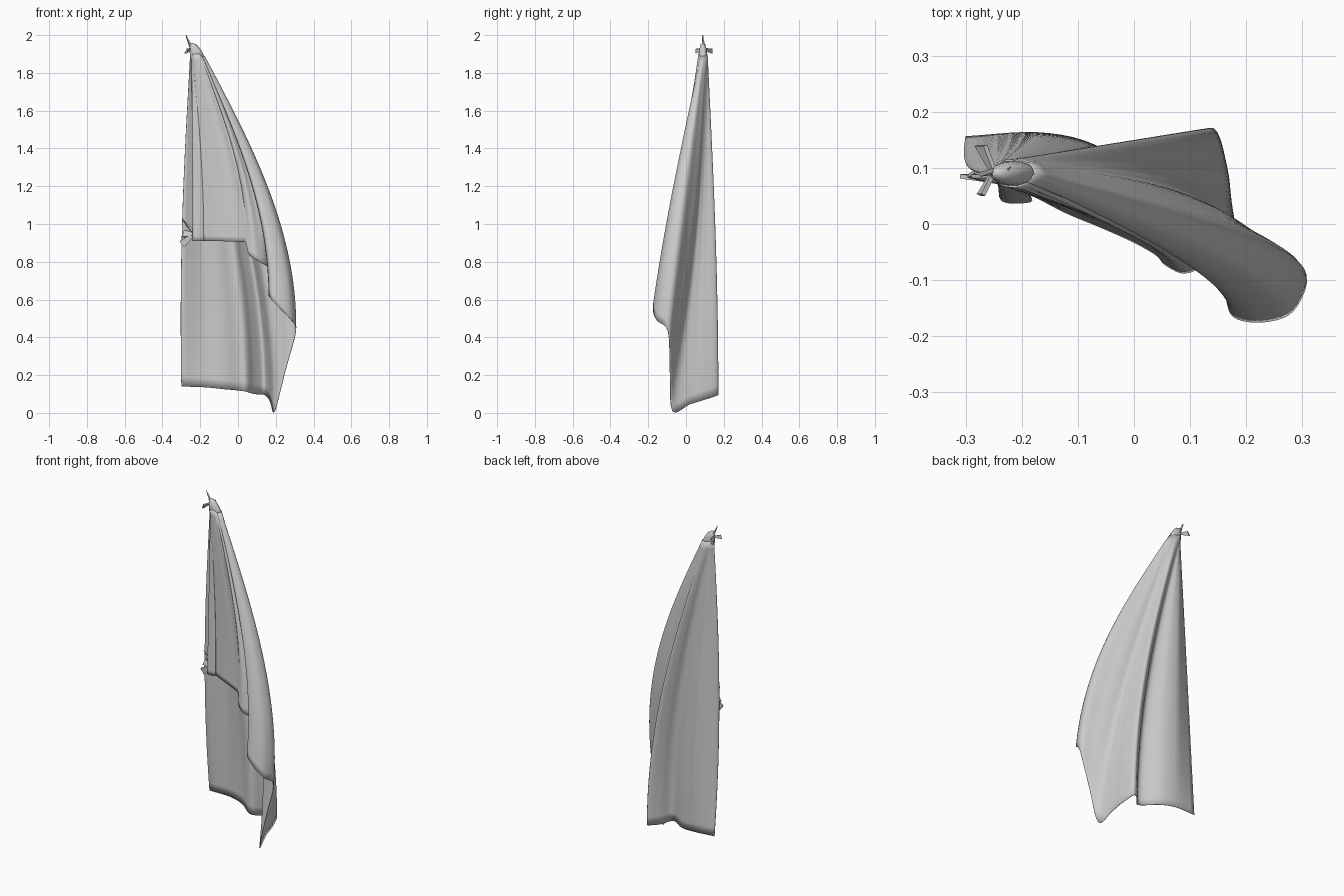
import bpy, bmesh, math
from mathutils import Vector

if "Cube" in bpy.data.objects:
    bpy.data.objects.remove(bpy.data.objects["Cube"])

def smooth_path(points, steps):
    """Catmull-Rom resampling of a polyline."""
    p = [Vector(q) for q in points]
    p = [2 * p[0] - p[1]] + p + [2 * p[-1] - p[-2]]
    out = []
    for i in range(1, len(p) - 2):
        a, b, c, d = p[i - 1:i + 3]
        for s in range(steps):
            t = s / steps
            out.append(0.5 * (2 * b + (c - a) * t + (2 * a - 5 * b + 4 * c - d) * t * t
                              + (3 * b - a - 3 * c + d) * t ** 3))
    return out + [p[-2]]

def finish(name, bm, angle=40, thick=0):
    bmesh.ops.recalc_face_normals(bm, faces=bm.faces)
    me = bpy.data.meshes.new(name)
    bm.to_mesh(me)
    bm.free()
    ob = bpy.data.objects.new(name, me)
    bpy.context.collection.objects.link(ob)
    bpy.context.view_layer.objects.active = ob
    ob.select_set(True)
    bpy.ops.object.shade_smooth_by_angle(angle=math.radians(angle))
    ob.select_set(False)
    if thick:
        m = ob.modifiers.new("thickness", 'SOLIDIFY')
        m.thickness, m.offset = thick, 0
    return ob

def drape(name, hem, gather, bulge, rows=36, steps=5):
    """Cloth hanging from a gathered top down to a hem line."""
    low, top = smooth_path(hem, steps), smooth_path(gather, 8)
    n = len(low)
    bm = bmesh.new()
    grid = []
    for j in range(n):
        u = j / (n - 1)
        k = u * (len(top) - 1)
        i = min(int(k), len(top) - 2)
        a, b = top[i].lerp(top[i + 1], k - i), low[j]
        col = []
        for r in range(rows + 1):
            t = r / rows
            arc = math.sin(t * math.pi / 2)
            fy = arc if b.y > 0.1 else 0.75 * t + 0.25 * arc
            p = Vector((a.x + (b.x - a.x) * arc, a.y + (b.y - a.y) * fy, a.z + (b.z - a.z) * t))
            col.append(bm.verts.new(p + bulge(u, t)))
        grid.append(col)
    for g, h in zip(grid, grid[1:]):
        for r in range(rows):
            bm.faces.new((g[r], h[r], h[r + 1], g[r + 1]))
    return finish(name, bm, 50, 0.003)

# long back sheet: deep valley behind, rolled forward along its right side
sheet_hem = [(-.3, .155, .14), (-.17, .162, .135), (-.07, .14, .125), (.03, .075, .115),
             (.085, .13, .10), (.14, .17, .095), (.165, .10, .07), (.175, .02, .045),
             (.195, -.072, .01), (.25, -.085, .22), (.306, -.095, .43), (.283, -.155, .49),
             (.23, -.174, .545), (.178, -.165, .60), (.163, -.125, .62)]
sheet_top = [(-.252, .09, 1.9), (-.235, .112, 1.9), (-.19, .108, 1.89),
             (-.178, .09, 1.89), (-.19, .075, 1.89)]

def sheet_bulge(u, t):
    # rounded outer roll, and a left edge that stays forward until mid height
    w = math.exp(-((u - 0.59) / 0.09) ** 2) * math.sin(math.pi * t)
    left = max(0, 1 - u / 0.07)
    edge = left * (math.sin(t * math.pi / 2) - t ** 2.5)
    return Vector((0.012 * w - 0.009 * left * math.sin(math.pi * t), 0.045 * w - 0.065 * edge, 0))

drape("back_sheet", sheet_hem, sheet_top, sheet_bulge)

# shorter front flap with a pleat at its left edge
flap_hem = [(-.238, .085, .91), (-.235, .042, .91), (-.185, .04, .91), (-.184, .052, .91),
            (-.12, .02, .91), (-.06, -.005, .908), (0, -.032, .905), (.04, -.055, .90),
            (.056, -.072, .84), (.09, -.087, .815), (.13, -.07, .79), (.158, -.04, .775)]
flap_top = [(-.246, .09, 1.9), (-.235, .07, 1.9), (-.205, .068, 1.9), (-.18, .08, 1.88)]

def flap_folds(u, t):
    w = math.sin(math.pi * t) * max(0, u - 0.35)
    return Vector((0, 0.012 * w * math.sin(u * 38), 0))

drape("front_flap", flap_hem, flap_top, flap_folds)

# bunched cloth at the top
knot_path = [(-.237, .09, 1.957), (-.233, .09, 1.95), (-.222, .09, 1.92),
             (-.212, .09, 1.875), (-.2, .09, 1.83)]
bm = bmesh.new()
rings = []
for (x, y, z), rx, ry in zip(knot_path, (.006, .02, .034, .043, .035), (.004, .013, .02, .024, .018)):
    rings.append([bm.verts.new((x + rx * math.cos(k * math.pi / 8), y + ry * math.sin(k * math.pi / 8),
                                z - .3 * rx * math.cos(k * math.pi / 8))) for k in range(16)])
for a, b in zip(rings, rings[1:]):
    for k in range(16):
        bm.faces.new((a[k], a[(k + 1) % 16], b[(k + 1) % 16], b[k]))
bm.faces.new(rings[0])
bm.faces.new(rings[-1])
finish("gathered_top", bm, 60)

def tie(name, centre, ends):
    """Small ribbon tie: flared flat strips meeting at a knot."""
    bm = bmesh.new()
    c = Vector(centre)
    for end, side in ends:
        e, s = Vector(end), Vector(side)
        n = (e - c).cross(s).normalized() * .004
        v = [[bm.verts.new(p + s * w * a + n * b) for a, b in ((-1, -1), (1, -1), (1, 1), (-1, 1))]
             for p, w in ((c, .4), (e, 1))]
        for k in range(4):
            bm.faces.new((v[0][k], v[0][(k + 1) % 4], v[1][(k + 1) % 4], v[1][k]))
        bm.faces.new(v[0])
        bm.faces.new(v[1])
    finish(name, bm, 20)

# ribbon ties at the top corner and on the left edge
tie("top_tie", (-.25, .092, 1.925), [
    ((-.263, .092, 1.975), (.013, .004, -.024)), ((-.273, .14, 1.915), (.008, 0, .012)),
    ((-.273, .052, 1.915), (.004, 0, .012)), ((-.225, .09, 1.94), (.004, .01, .01))])
tie("side_tie", (-.235, .075, .945), [
    ((-.265, .085, .995), (.025, 0, -.025)), ((-.29, .09, .95), (.006, .004, .018)),
    ((-.298, .085, .893), (.012, 0, -.016)), ((-.28, .095, .925), (.008, .006, .01))])
